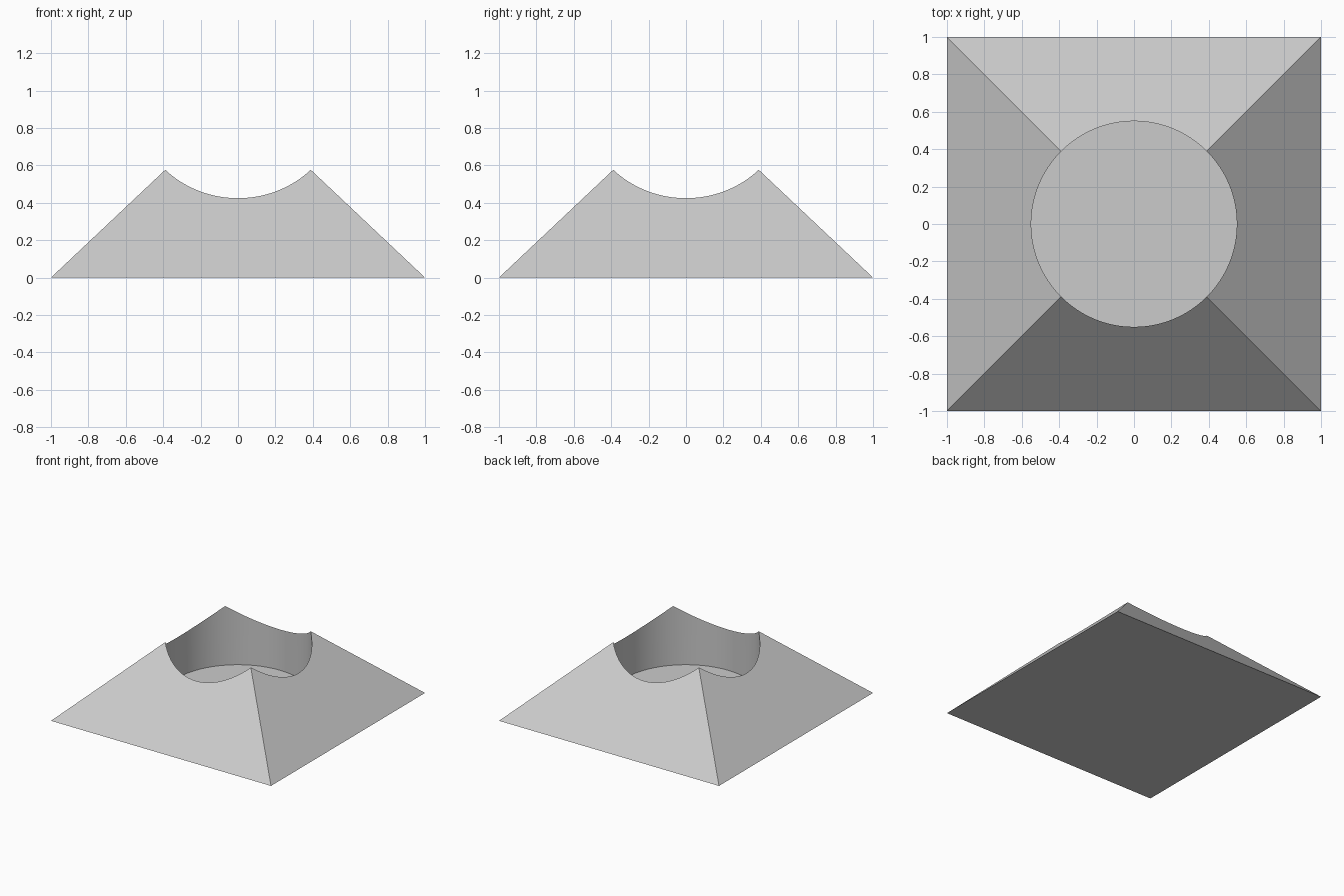
import bpy
import math

cube = bpy.data.objects.get("Cube")
if cube:
    bpy.data.objects.remove(cube, do_unlink=True)

APEX = 0.943       # height of the pyramid before the bore removes its tip
FLOOR = 0.09       # height of the floor of the bore
RADIUS = 0.55

# One plain grey
grey = bpy.data.materials.new("light grey")
grey.use_nodes = True
colour = (0.6, 0.6, 0.6, 1)
grey.diffuse_color = colour
grey.node_tree.nodes["Principled BSDF"].inputs["Base Color"].default_value = colour

# Square pyramid, turned so its sides face the axes
bpy.ops.mesh.primitive_cone_add(vertices=4, radius1=math.sqrt(2), radius2=0,
                                depth=APEX, location=(0, 0, APEX / 2),
                                rotation=(0, 0, math.pi / 4))
pyramid = bpy.context.object
pyramid.name = "pyramid_base"
bpy.ops.object.transform_apply(location=True, rotation=True, scale=True)
pyramid.data.materials.append(grey)

# Round flat-bottomed socket bored down through the tip
bpy.ops.mesh.primitive_cylinder_add(vertices=96, radius=RADIUS, depth=2,
                                    location=(0, 0, FLOOR + 1))
cutter = bpy.context.object
cutter.name = "socket_cutter"
cutter.hide_render = True
cutter.data.materials.append(grey)

bore = pyramid.modifiers.new("socket", 'BOOLEAN')
bore.operation = 'DIFFERENCE'
bore.solver = 'EXACT'
bore.object = cutter

bpy.ops.object.select_all(action='DESELECT')
pyramid.select_set(True)
bpy.context.view_layer.objects.active = pyramid
bpy.ops.object.modifier_apply(modifier=bore.name)
bpy.data.objects.remove(cutter, do_unlink=True)

# Smooth socket wall with crisp rims and ridges
bpy.ops.object.shade_smooth_by_angle(angle=math.radians(30))
